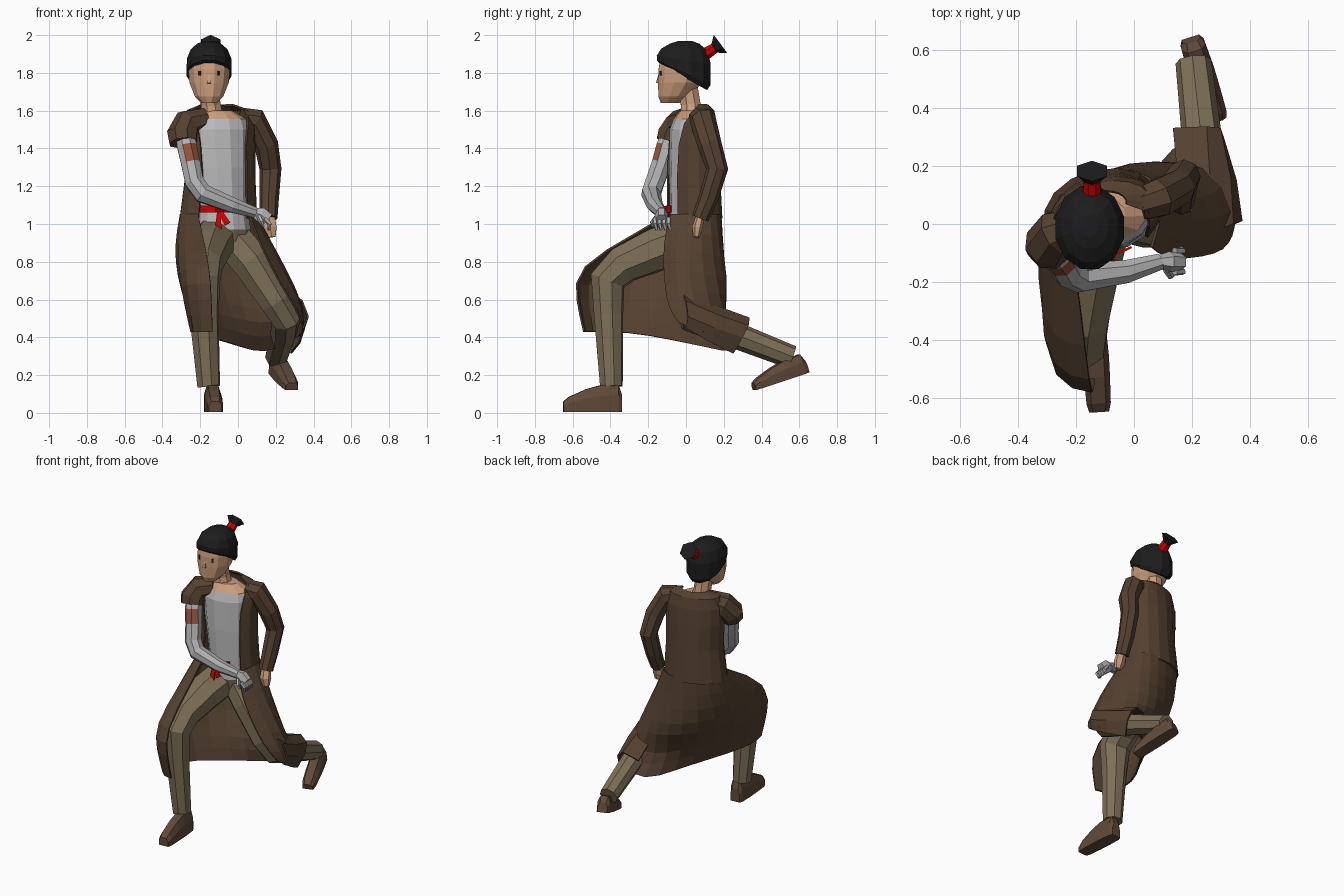
import bpy, bmesh, math
from mathutils import Vector


def material(name, r, g, b):
    m = bpy.data.materials.new(name)
    m.diffuse_color = (r, g, b, 1)
    return m


COAT = material("coat_brown", 0.090, 0.053, 0.030)
SHOE = material("boot_brown", 0.115, 0.068, 0.040)
CLOTH = material("trouser_khaki", 0.210, 0.163, 0.097)
SHIRT = material("shirt_grey", 0.50, 0.50, 0.51)
METAL = material("arm_grey", 0.44, 0.44, 0.45)
PATCH = material("rust_patch", 0.30, 0.085, 0.045)
SKIN = material("skin", 0.60, 0.34, 0.20)
HAIR = material("hair_black", 0.012, 0.012, 0.013)
RED = material("ribbon_red", 0.60, 0.0, 0.0)


def loft(name, rows, mat, closed=True, thick=0, subdiv=0):
    """Skin equal-length rows of points; closed rows get end caps."""
    bm = bmesh.new()
    vs = [[bm.verts.new(p) for p in row] for row in rows]
    n = len(rows[0])
    for a, b in zip(vs, vs[1:]):
        for i in range(n if closed else n - 1):
            j = (i + 1) % n
            bm.faces.new((a[i], a[j], b[j], b[i]))
    if closed:
        bm.faces.new(vs[0])
        bm.faces.new(vs[-1])
    bmesh.ops.recalc_face_normals(bm, faces=bm.faces)
    me = bpy.data.meshes.new(name)
    bm.to_mesh(me)
    bm.free()
    me.materials.append(mat)
    ob = bpy.data.objects.new(name, me)
    bpy.context.collection.objects.link(ob)
    if subdiv:
        s = ob.modifiers.new("round", 'SUBSURF')
        s.levels = s.render_levels = subdiv
        s.boundary_smooth = 'PRESERVE_CORNERS'
    if thick:
        s = ob.modifiers.new("thickness", 'SOLIDIFY')
        s.thickness, s.offset = thick, 0
    return ob


def paint(ob, mat, rule):
    ob.data.materials.append(mat)
    k = len(ob.data.materials) - 1
    for f in ob.data.polygons:
        if rule(f.center, f.normal):
            f.material_index = k


def tube(name, stations, mat, sides=8, flat=1.0):
    """Limb along stations (x, y, z, radius); flat squashes one axis."""
    pts = [Vector(s[:3]) for s in stations]
    rows, side = [], None
    for i, p in enumerate(pts):
        t = Vector((0, 0, 0))
        if i:
            t += (p - pts[i - 1]).normalized()
        if i < len(pts) - 1:
            t += (pts[i + 1] - p).normalized()
        t.normalize()
        if side is None:
            side = t.cross(Vector((0, 1, 0) if abs(t.y) < 0.8 else (0, 0, 1)))
        side = (side - t * side.dot(t)).normalized()
        up = t.cross(side)
        r = stations[i][3]
        angs = [2 * math.pi * (k + 0.5) / sides for k in range(sides)]
        rows.append([p + side * r * math.cos(a) + up * r * flat * math.sin(a) for a in angs])
    return loft(name, rows, mat)


def ring(z, cx, cy, rx, ry, tilt=0.0, yaw=0.0, start=None, stop=None, n=12):
    """Level ellipse, or an arc of it; angles run from the front (-y)."""
    out = []
    for k in range(n):
        if start is None:
            a = 2 * math.pi * (k + 0.5) / n
        else:
            a = start + (stop - start) * k / (n - 1)
        x, y = rx * math.sin(a), -ry * math.cos(a)
        out.append((cx + x * math.cos(yaw) - y * math.sin(yaw),
                    cy + x * math.sin(yaw) + y * math.cos(yaw), z + tilt * y))
    return out


def foot(name, heel, toe, tall):
    heel, toe = Vector(heel), Vector(toe)
    d = (toe - heel).normalized()
    up = (Vector((0, 0, 1)) - d * d.z).normalized()
    w = d.cross(up)
    rows = []
    for l, hw, h in ((0, .032, .09), (.02, .042, .15), (.12, .046, .14), (.19, .045, .12),
                     (.28, .042, .08), (.31, .034, .055)):
        section = ((-1, 0), (1, 0), (1, .6), (.6, 1), (-.6, 1), (-1, .6))
        rows.append([heel + d * l + w * hw * a + up * h * tall * b for a, b in section])
    return loft(name, rows, SHOE)


# Legs: front leg bent, rear leg kneeling back
tube("front_leg", [(-.11, .05, .94, .12), (-.16, -.15, .865, .12), (-.185, -.33, .785, .105),
                   (-.19, -.415, .70, .098), (-.18, -.41, .52, .08), (-.155, -.395, .14, .062)], CLOTH)
tube("rear_leg", [(-.05, .05, .94, .11), (.07, .02, .80, .11), (.20, .01, .59, .09),
                  (.255, .04, .50, .083), (.245, .2, .435, .072), (.205, .56, .295, .062)], CLOTH)
foot("front_boot", (-.14, -.34, .005), (-.12, -.65, .005), 1)
foot("rear_boot", (.195, .645, .215), (.285, .36, .12), .7)

# Torso: shirt with bare neckline above and trousers below
TORSO = [(.86, -.06, .04, .13, .10), (.97, -.075, .03, .145, .12), (1.06, -.08, .03, .135, .115),
         (1.3, -.09, .025, .15, .115), (1.5, -.10, .025, .165, .11), (1.555, -.10, .03, .15, .095),
         (1.60, -.11, .03, .08, .06)]
torso = loft("shirt", [ring(*r, yaw=.15) for r in TORSO], SHIRT)
paint(torso, SKIN, lambda c, n: c.z > 1.56 and c.x > -.17)
paint(torso, CLOTH, lambda c, n: c.z < .96)
tube("neck", [(-.13, .03, 1.54, .065), (-.145, .025, 1.63, .056), (-.15, .01, 1.72, .056)], SKIN)

# Red belt with knot and two tails
loft("belt", [ring(z, -.09, .03, .145, .133, yaw=.05, start=-1.1, stop=.55, n=8)
              for z in (1.062, 1.098)], RED, closed=False, thick=.008)
tube("belt_knot", [(-.12, -.115, 1.08, .018), (-.075, -.115, 1.08, .018)], RED, 6)
for i, (dx, dz) in enumerate(((-.005, .97), (.045, 1.0))):
    tube(f"belt_tail_{i + 1}", [(-.10, -.118, 1.075, .014), (-.10 + dx, -.135, dz, .024)], RED, 4, .3)

# Upper coat, open at the front; the last number is the half-angle of the opening
COAT_ROWS = [(1.63, -.11, .06, .085, .05, 1.35), (1.60, -.105, .05, .165, .09, 1.1),
             (1.53, -.10, .04, .19, .115, .8), (1.42, -.10, .035, .19, .13, .7),
             (1.25, -.095, .035, .185, .14, .69), (1.03, -.105, .04, .205, .145, .69)]
loft("coat_body", [ring(*r[:5], yaw=.22, start=r[5], stop=2 * math.pi - r[5], n=13) for r in COAT_ROWS],
     COAT, closed=False, thick=.01)

# Coat skirt: from the front-leg edge, round the back, to the rear-leg edge
SKIRT = [
    [(-.21, -.10, 1.05), (-.28, -.07, 1.05), (-.32, .02, 1.05), (-.26, .13, 1.05), (-.1, .185, 1.05),
     (.02, .185, 1.05), (.09, .13, 1.05), (.10, .05, 1.05), (.06, -.08, 1.05)],
    [(-.19, -.25, .955), (-.29, -.25, .93), (-.355, -.1, .88), (-.29, .1, .85), (-.1, .19, .82),
     (.05, .21, .80), (.17, .15, .83), (.225, .0, .86), (.11, -.125, .90)],
    [(-.15, -.59, .77), (-.28, -.57, .76), (-.345, -.3, .73), (-.25, .02, .66), (-.08, .2, .64),
     (.08, .24, .62), (.22, .2, .60), (.36, .02, .64), (.24, -.11, .65)],
    [(-.14, -.58, .60), (-.28, -.56, .60), (-.30, -.3, .58), (-.16, -.06, .53), (-.02, .08, .51),
     (.12, .16, .47), (.25, .24, .50), (.375, .05, .53), (.31, -.09, .55)],
    [(-.135, -.54, .43), (-.25, -.53, .43), (-.255, -.3, .43), (-.11, -.09, .39), (.02, .1, .35),
     (.13, .28, .31), (.28, .31, .38), (.365, .06, .43), (.335, -.04, .48)],
]
loft("coat_skirt", SKIRT, COAT, closed=False, thick=.01, subdiv=1)

# Coat flap lying over the outer side of the rear knee and calf
FLAP = [
    [(.16, .0, .66), (.27, -.03, .66), (.34, .0, .59), (.37, .01, .51), (.345, .0, .45)],
    [(.15, .17, .55), (.26, .17, .56), (.33, .16, .52), (.35, .15, .45), (.325, .14, .37)],
    [(.135, .33, .47), (.25, .335, .50), (.295, .33, .46), (.305, .30, .40), (.28, .25, .315)],
]
loft("coat_calf_flap", FLAP, COAT, closed=False, thick=.01)

# Coat sleeves
tube("long_sleeve", [(.02, .07, 1.56, .06), (.085, .09, 1.55, .07), (.15, .125, 1.42, .064),
                     (.172, .165, 1.29, .058), (.165, .12, 1.14, .052), (.163, .075, 1.03, .046)], COAT)
tube("short_sleeve", [(-.17, .0, 1.555, .062), (-.265, -.03, 1.53, .082), (-.295, -.07, 1.47, .085),
                      (-.29, -.085, 1.43, .078)], COAT)

# Bare hand
tube("bare_hand", [(.165, .075, 1.04, .033), (.17, .06, .98, .04), (.178, .055, .93, .024)], SKIN, 6, .7)

# Grey forearm crossing the waist, with a rust patch on its upper part
arm = tube("grey_arm", [(-.28, -.08, 1.47, .052), (-.27, -.105, 1.41, .056), (-.25, -.13, 1.32, .055),
                        (-.23, -.165, 1.22, .054), (-.185, -.185, 1.16, .054), (-.03, -.165, 1.10, .043),
                        (.09, -.13, 1.06, .03)], METAL)
paint(arm, PATCH, lambda c, n: 1.32 < c.z < 1.41 and n.y < -.5 and n.x > -.35)
tube("grey_palm", [(.085, -.13, 1.06, .03), (.12, -.13, 1.05, .046), (.155, -.13, 1.02, .044)], METAL, 6, .75)
for i in range(4):
    y = -.165 + i * .024
    tube(f"grey_finger_{i + 1}", [(.14, y, 1.03, .013), (.168, y, 1.0, .012), (.16, y + .01, .968, .008)],
         METAL, 5)
tube("grey_thumb", [(.11, -.155, 1.04, .014), (.125, -.18, 1.01, .012), (.135, -.175, .985, .007)], METAL, 5)

# Head and face
X = -.153
HEAD = [(1.64, -.085, .042, .05), (1.675, -.065, .078, .084), (1.75, -.03, .108, .122),
        (1.82, -.02, .114, .13), (1.9, -.015, .10, .12)]
loft("head", [ring(z, X, cy, rx, ry) for z, cy, rx, ry in HEAD], SKIN)
tube("nose", [(X, -.142, 1.79, .006), (X, -.15, 1.745, .014)], SKIN, 4)
for s in (-1, 1):
    bpy.ops.mesh.primitive_cube_add(size=1, location=(X + s * .05, -.133, 1.798), rotation=(0, 0, s * .55))
    eye = bpy.context.object
    eye.name = "eye_left" if s > 0 else "eye_right"
    eye.scale = (.014, .009, .026)
    eye.data.materials.append(HAIR)

# Hair cap, red tie and flared tail
CAP = [(1.778, -.012, .108, .128, -.56), (1.80, -.012, .123, .146, -.46), (1.87, -.012, .122, .148, -.15),
       (1.925, -.01, .10, .125, -.03), (1.955, -.008, .065, .08, 0), (1.968, -.005, .03, .04, 0)]
loft("hair_cap", [ring(z, X, cy, rx, ry, t) for z, cy, rx, ry, t in CAP], HAIR)
T = -.145
tube("hair_tie", [(T, .08, 1.885, .038), (T, .15, 1.93, .03)], RED, 8)
tube("hair_tail", [(T, .145, 1.925, .022), (T, .183, 1.953, .06)], HAIR, 6)
